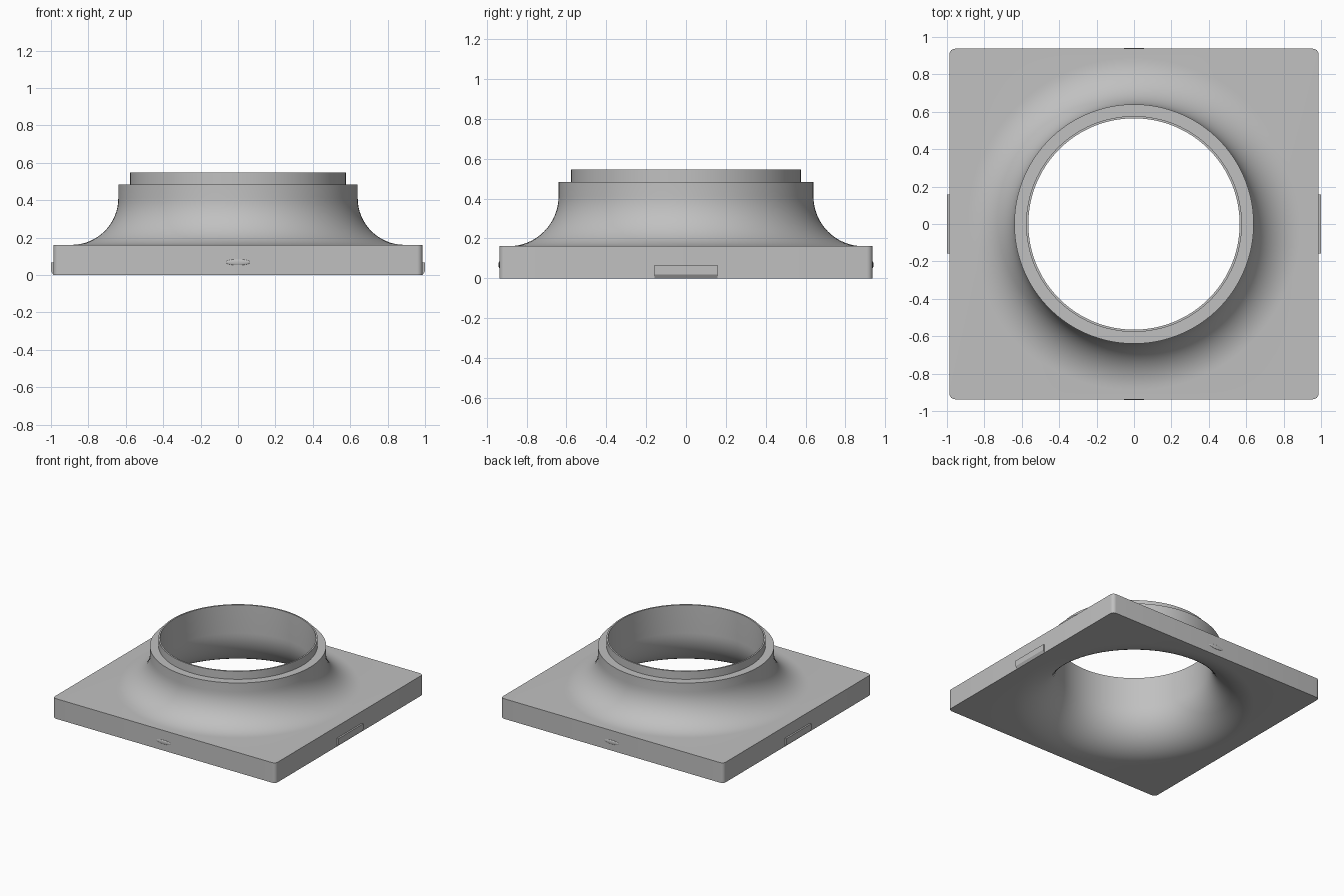
import bpy, bmesh
from math import sin, cos, pi, radians
from mathutils import Matrix

cube = bpy.data.objects.get("Cube")
if cube:
    bpy.data.objects.remove(cube, do_unlink=True)

HALF_X, HALF_Y, PLATE_H, CORNER = 0.987, 0.937, 0.161, 0.03
SEGMENTS = 128

grey = bpy.data.materials.new("grey plastic")
grey.use_nodes = True
colour = (0.53, 0.53, 0.53, 1)
grey.diffuse_color = colour
grey.node_tree.nodes["Principled BSDF"].inputs["Base Color"].default_value = colour


def finish(name, bm):
    bmesh.ops.recalc_face_normals(bm, faces=bm.faces)
    mesh = bpy.data.meshes.new(name)
    bm.to_mesh(mesh)
    bm.free()
    mesh.materials.append(grey)
    obj = bpy.data.objects.new(name, mesh)
    bpy.context.collection.objects.link(obj)
    bpy.ops.object.select_all(action="DESELECT")
    obj.select_set(True)
    bpy.context.view_layer.objects.active = obj
    bpy.ops.object.shade_smooth_by_angle(angle=radians(30))
    return obj


def arc(cx, cz, radius, start, end, steps=16):
    angles = [radians(start + (end - start) * i / steps) for i in range(steps + 1)]
    return [(cx + radius * cos(a), cz + radius * sin(a)) for a in angles]


def edge_loop(bm, verts):
    pairs = zip(verts, verts[1:] + verts[:1])
    return [bm.edges.get(p) or bm.edges.new(p) for p in pairs]


def bridge(bm, lower, upper):
    n = len(lower)
    for i in range(n):
        j = (i + 1) % n
        bm.faces.new((lower[i], lower[j], upper[j], upper[i]))


# Flanged adapter: flared bore, spigot, shoulder, outer fillet and plate
profile = arc(0.885, 0.32, 0.32, 270, 180)
profile += [(0.565, 0.547), (0.577, 0.547), (0.577, 0.483), (0.64, 0.483)]
profile += arc(0.89, PLATE_H + 0.25, 0.25, 180, 270)

bm = bmesh.new()
rings = []
for r, z in profile:
    rings.append([bm.verts.new((r * cos(2 * pi * i / SEGMENTS),
                                r * sin(2 * pi * i / SEGMENTS), z))
                  for i in range(SEGMENTS)])
for a, b in zip(rings, rings[1:]):
    bridge(bm, a, b)

outline = []
for k, (sx, sy) in enumerate([(1, 1), (-1, 1), (-1, -1), (1, -1)]):
    outline += arc(sx * (HALF_X - CORNER), sy * (HALF_Y - CORNER), CORNER,
                   90 * k, 90 * k + 90, 6)
bottom, top = [[bm.verts.new((x, y, z)) for x, y in outline] for z in (0, PLATE_H)]
bridge(bm, bottom, top)
for rim, ring in ((bottom, rings[0]), (top, rings[-1])):
    bmesh.ops.triangle_fill(bm, use_beauty=True,
                            edges=edge_loop(bm, rim) + edge_loop(bm, ring))
finish("flanged_adapter", bm)

# Snap tabs on the left and right edges, tapering in at the foot
tab = [(0.98, 0), (HALF_X, 0), (1, 0.02), (1, 0.066), (0.98, 0.066)]
for side, name in ((1, "left_tab"), (-1, "right_tab")):
    bm = bmesh.new()
    ends = [[bm.verts.new((side * x, y, z)) for x, z in tab] for y in (-0.158, 0.158)]
    bridge(bm, *ends)
    for end in ends:
        bm.faces.new(end)
    finish(name, bm)

# Shallow detent bumps on the front and back edges
for side, name in ((-1, "front_detent"), (1, "back_detent")):
    bm = bmesh.new()
    bmesh.ops.create_uvsphere(
        bm, u_segments=24, v_segments=12, radius=1,
        matrix=Matrix.Translation((0, side * HALF_Y, 0.068))
        @ Matrix.Diagonal((0.065, 0.005, 0.016, 1)))
    finish(name, bm)
